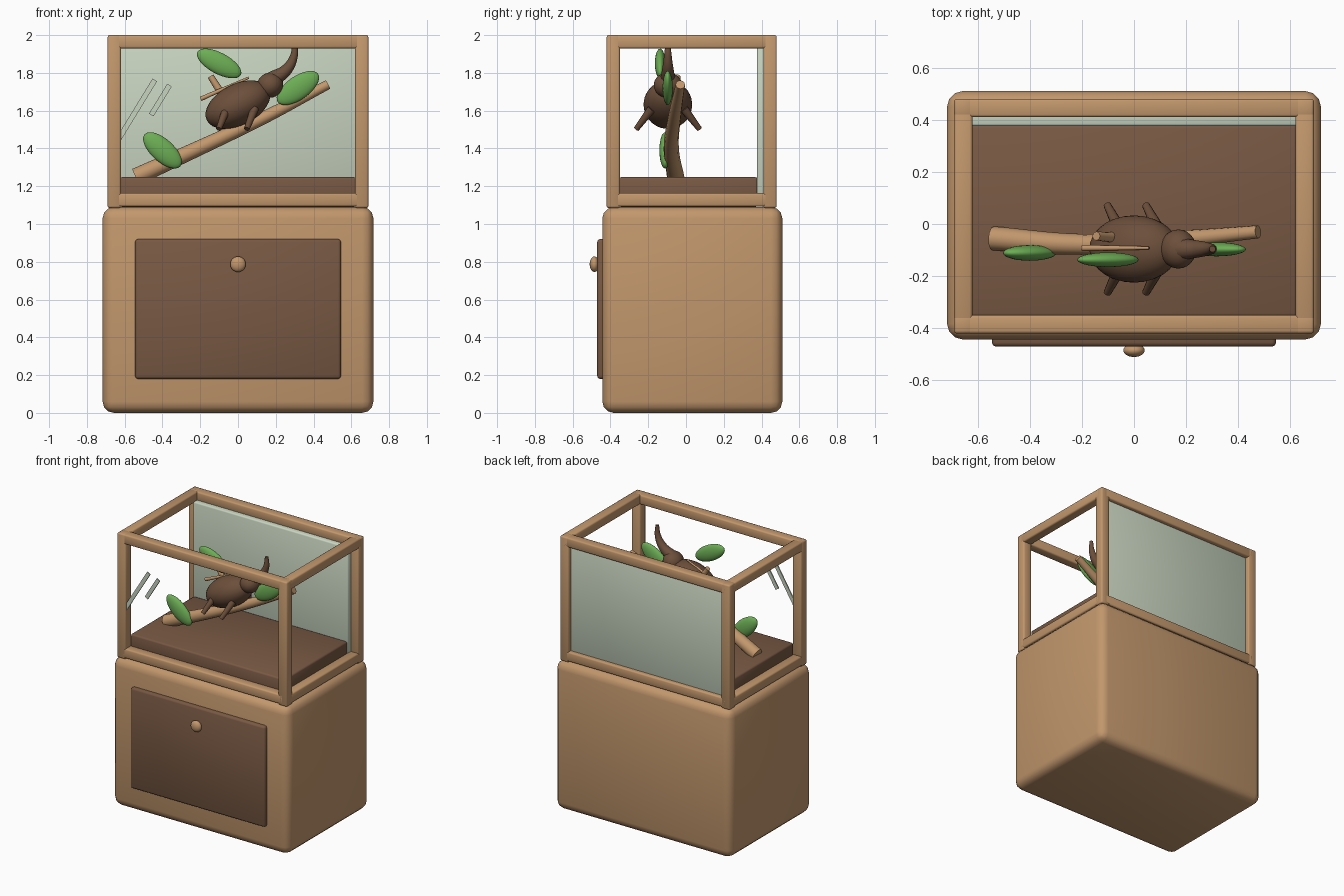
import bpy, math
from mathutils import Vector

if "Cube" in bpy.data.objects:
    bpy.data.objects.remove(bpy.data.objects["Cube"])


def material(name, rgb):
    m = bpy.data.materials.new(name)
    m.diffuse_color = (*rgb, 1)
    m.use_nodes = True
    m.node_tree.nodes["Principled BSDF"].inputs["Base Color"].default_value = m.diffuse_color
    return m


TAN = material("tan wood", (0.54, 0.31, 0.15))
DARK = material("dark wood", (0.19, 0.10, 0.057))
SHELL = material("beetle brown", (0.15, 0.078, 0.043))
GLASS = material("pale glass", (0.58, 0.66, 0.53))
GREEN = material("leaf green", (0.15, 0.42, 0.09))


def finish(name, mat, angle=40):
    o = bpy.context.object
    o.name = name
    o.data.materials.clear()
    o.data.materials.append(mat)
    bpy.ops.object.shade_smooth_by_angle(angle=math.radians(angle))
    return o


def box(name, lo, hi, mat, bevel=0.0, segments=2, tilt=0.0):
    """Bevelled box between two corners, tilted around y."""
    lo, hi = Vector(lo), Vector(hi)
    bpy.ops.mesh.primitive_cube_add(size=1, location=(lo + hi) / 2)
    o = bpy.context.object
    o.scale = hi - lo
    bpy.ops.object.transform_apply(location=False, rotation=False, scale=True)
    o.rotation_euler.y = tilt
    if bevel:
        b = o.modifiers.new("bevel", 'BEVEL')
        b.width, b.segments = bevel, segments
        bpy.ops.object.modifier_apply(modifier="bevel")
    return finish(name, mat, 50)


def ellipsoid(name, centre, radii, mat, slope=0.0):
    """Ellipsoid whose long axis rises by slope degrees towards +x."""
    bpy.ops.mesh.primitive_uv_sphere_add(segments=28, ring_count=16, radius=1, location=centre)
    o = bpy.context.object
    o.scale = radii
    bpy.ops.object.transform_apply(location=False, rotation=False, scale=True)
    o.rotation_euler.y = -math.radians(slope)
    return finish(name, mat, 60)


def tube(name, points, mat):
    """Tapered tube through (x, y, z, radius) points."""
    c = bpy.data.curves.new(name, 'CURVE')
    c.dimensions = '3D'
    c.bevel_depth, c.bevel_resolution, c.resolution_u = 1.0, 4, 8
    c.use_fill_caps = True
    s = c.splines.new('BEZIER')
    s.bezier_points.add(len(points) - 1)
    for bp, (x, y, z, r) in zip(s.bezier_points, points):
        bp.co, bp.radius = (x, y, z), r
        bp.handle_left_type = bp.handle_right_type = 'AUTO'
    o = bpy.data.objects.new(name, c)
    bpy.context.collection.objects.link(o)
    bpy.ops.object.select_all(action='DESELECT')
    o.select_set(True)
    bpy.context.view_layer.objects.active = o
    bpy.ops.object.convert(target='MESH')
    return finish(name, mat, 50)


# Cabinet with door and knob
box("cabinet", (-0.717, -0.443, 0), (0.717, 0.51, 1.09), TAN, 0.06, 3)
box("cabinet_door", (-0.545, -0.47, 0.18), (0.545, -0.40, 0.92), DARK, 0.015)
ellipsoid("door_knob", (0, -0.485, 0.787), (0.041, 0.025, 0.041), TAN)

# Tank frame: four posts, with rails running between them
X, Y0, Y1, Z0, Z1, T = 0.69, -0.42, 0.48, 1.085, 2.0, 0.07
for xn, x in (("left", -X), ("right", X - T)):
    for yn, y in (("front", Y0), ("back", Y1 - T)):
        box(f"{yn}_{xn}_post", (x, y, Z0), (x + T, y + T, Z1), TAN, 0.01)
for zn, z in (("lower", Z0 + 0.008), ("upper", Z1 - T)):
    for yn, y in (("front", Y0), ("back", Y1 - T)):
        box(f"{zn}_{yn}_rail", (-X + 0.03, y, z), (X - 0.03, y + T, z + T), TAN, 0.01)
    for xn, x in (("left", -X), ("right", X - T)):
        box(f"{zn}_{xn}_rail", (x, Y0 + 0.03, z), (x + T, Y1 - 0.03, z + T), TAN, 0.01)

# Back pane, soil and glare strips on the front plane
box("back_pane", (-0.63, 0.375, 1.14), (0.63, 0.45, 1.94), GLASS, 0.01)
box("soil", (-0.625, -0.355, 1.09), (0.625, 0.38, 1.248), DARK, 0.012)
for name, x, z, length in (("glare_long", -0.537, 1.605, 0.37), ("glare_short", -0.411, 1.656, 0.185)):
    box(name, (x - length / 2, -0.409, z - 0.014), (x + length / 2, -0.401, z + 0.014),
        GLASS, tilt=-math.radians(58.5))

# Branch and side twig
tube("branch", [(-0.54, -0.055, 1.25, 0.046), (-0.2, -0.078, 1.405, 0.04),
                (0.15, -0.06, 1.57, 0.034), (0.476, -0.03, 1.738, 0.025)], TAN)
tube("twig", [(0.02, -0.06, 1.52, 0.026), (-0.145, -0.046, 1.782, 0.017)], TAN)

# Leaves
for i, (c, r, a) in enumerate((
        ((-0.4, -0.111, 1.39), (0.127, 0.03, 0.06), -42),
        ((-0.1, -0.137, 1.85), (0.13, 0.028, 0.056), -28),
        ((0.317, -0.097, 1.72), (0.13, 0.027, 0.062), 35))):
    ellipsoid(f"leaf_{i + 1}", c, r, GREEN, a)

# Beetle: body, thorax, horn, back seam and legs
BY = -0.096
ellipsoid("beetle_body", (0, BY, 1.632), (0.185, 0.129, 0.109), SHELL, 27)
ellipsoid("beetle_thorax", (0.17, BY, 1.735), (0.07, 0.075, 0.066), SHELL, 27)
tube("beetle_horn", [(0.18, BY, 1.765, 0.042), (0.255, BY, 1.815, 0.031),
                     (0.295, BY, 1.885, 0.021), (0.301, BY, 1.962, 0.012)], SHELL)
tube("beetle_seam", [(-0.198, BY + 0.004, 1.662, 0.012), (0.057, BY + 0.004, 1.775, 0.006)], TAN)
for xn, x in (("rear", -0.06), ("front", 0.088)):
    for yn, s in (("right", -1), ("left", 1)):
        tube(f"beetle_{xn}_{yn}_leg", [(x, BY + s * 0.085, 1.61, 0.023),
                                       (x - 0.042, BY + s * 0.167, 1.503, 0.015)], SHELL)
